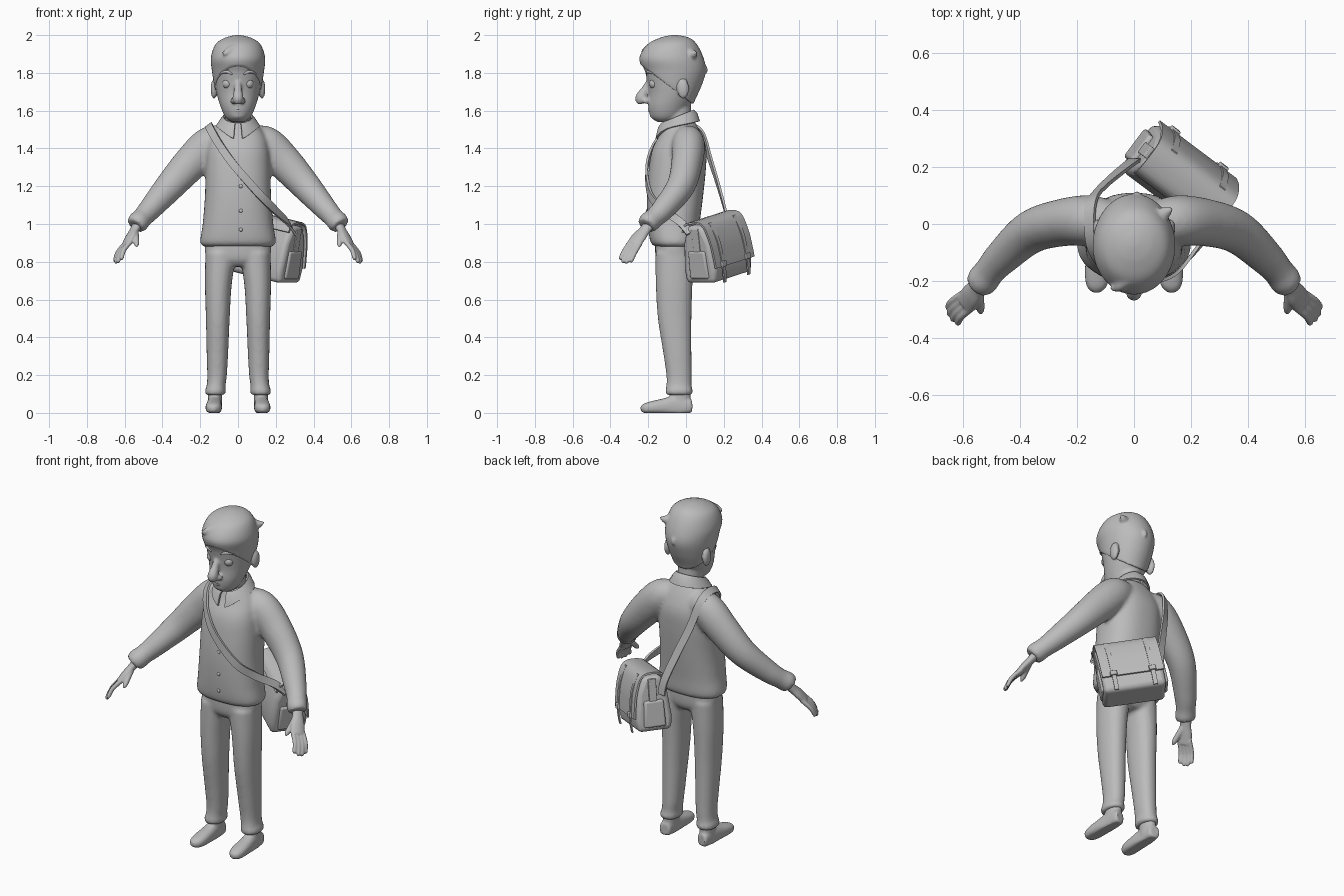
import bpy, bmesh, math
from mathutils import Vector, Matrix

if "Cube" in bpy.data.objects:
    bpy.data.objects.remove(bpy.data.objects["Cube"])

GREY = (0.5, 0.5, 0.5, 1)
mat = bpy.data.materials.new("plain grey")
mat.use_nodes = True
mat.diffuse_color = GREY
mat.node_tree.nodes["Principled BSDF"].inputs["Base Color"].default_value = GREY

X, Y, Z = Vector((1, 0, 0)), Vector((0, 1, 0)), Vector((0, 0, 1))


def smooth_path(pts, steps=6):
    """Catmull-Rom resampling of points with any number of components."""
    p = [pts[0]] + list(pts) + [pts[-1]]
    out = []
    for k in range(1, len(p) - 2):
        for s in range(steps):
            t = s / steps
            out.append([0.5 * (2 * b + (c - a) * t + (2 * a - 5 * b + 4 * c - d) * t * t
                               + (3 * b - a - 3 * c + d) * t ** 3)
                        for a, b, c, d in zip(*p[k - 1:k + 3])])
    return out + [list(pts[-1])]


def tube(bm, pts, ref=Y, flat=False, sx=1, power=2, n=28):
    """Closed loft through (x, y, z, radius_a, radius_b) rings."""
    path = smooth_path(pts)
    pos = [Vector((q[0] * sx, q[1], q[2])) for q in path]
    ref = Vector((ref.x * sx, ref.y, ref.z))
    rings = []
    for i, q in enumerate(path):
        t = Z if flat else (pos[min(i + 1, len(pos) - 1)] - pos[max(i - 1, 0)]).normalized()
        a = t.cross(ref).normalized()
        b = a.cross(t)
        ring = []
        for k in range(n):
            c, s = math.cos(math.tau * k / n), math.sin(math.tau * k / n)
            c, s = (math.copysign(abs(v) ** (2 / power), v) for v in (c, s))
            ring.append(bm.verts.new(pos[i] + a * c * max(q[3], .002) + b * s * max(q[4], .002)))
        rings.append(ring)
    for r, q in zip(rings, rings[1:]):
        for k in range(n):
            bm.faces.new((r[k], r[(k + 1) % n], q[(k + 1) % n], q[k]))
    bm.faces.new(rings[0])
    bm.faces.new(rings[-1])


def ball(bm, center, size):
    m = Matrix.Translation(center) @ Matrix.Diagonal((*size, 1))
    bmesh.ops.create_uvsphere(bm, u_segments=20, v_segments=12, radius=1, matrix=m)


def finish(name, bm, voxel=0, solid=0, bevel=0, matrix=None):
    bmesh.ops.recalc_face_normals(bm, faces=bm.faces)
    me = bpy.data.meshes.new(name)
    bm.to_mesh(me)
    bm.free()
    me.materials.append(mat)
    ob = bpy.data.objects.new(name, me)
    bpy.context.collection.objects.link(ob)
    if matrix:
        ob.matrix_world = matrix
    bpy.ops.object.select_all(action='DESELECT')
    ob.select_set(True)
    bpy.context.view_layer.objects.active = ob
    if solid:
        m = ob.modifiers.new("thickness", 'SOLIDIFY')
        m.thickness, m.offset = solid, 0
        bpy.ops.object.modifier_apply(modifier=m.name)
    bpy.ops.object.shade_smooth_by_angle(angle=math.radians(40))
    if bevel:
        m = ob.modifiers.new("rounding", 'BEVEL')
        m.width, m.segments = bevel, 3
    if voxel:
        m = ob.modifiers.new("blend", 'REMESH')
        m.mode, m.voxel_size, m.use_smooth_shade = 'VOXEL', voxel, True
        m = ob.modifiers.new("soften", 'SMOOTH')
        m.factor, m.iterations = 0.5, 4


# Jacket: torso and sleeves blended together
bm = bmesh.new()
tube(bm, [(0, -.06, .88, .18, .10), (0, -.063, .905, .2, .125), (0, -.065, 1, .187, .137),
          (0, -.058, 1.15, .175, .149), (0, -.045, 1.3, .172, .151), (0, -.035, 1.4, .165, .142),
          (0, -.028, 1.48, .14, .108), (0, -.035, 1.55, .08, .075)], flat=True, power=2.4, n=40)
for s in (1, -1):
    tube(bm, [(.07, .005, 1.455, .07, .07), (.15, .012, 1.42, .096, .088), (.25, .005, 1.322, .093, .083),
              (.36, -.028, 1.2, .079, .075), (.46, -.115, 1.085, .062, .062), (.505, -.165, 1.035, .054, .054),
              (.528, -.195, 1.01, .057, .056), (.543, -.21, .99, .05, .05)], sx=s)
finish("jacket", bm, voxel=.011)

# Jacket buttons
for z in (1.2, 1.07, .97):
    bm = bmesh.new()
    ball(bm, (.015, -.205, z), (.01, .006, .01))
    finish("jacket_button", bm)

# Trousers: hips and both legs blended together
bm = bmesh.new()
tube(bm, [(0, -.06, .775, .05, .07), (0, -.06, .82, .165, .1), (0, -.06, .93, .172, .105)], flat=True, power=2.4)
for s in (1, -1):
    tube(bm, [(.12, -.037, .095, .05, .066), (.12, -.037, .115, .056, .073), (.116, -.037, .145, .05, .067),
              (.111, -.037, .2, .052, .067), (.109, -.046, .32, .057, .075), (.107, -.06, .5, .063, .089),
              (.104, -.063, .68, .071, .097), (.09, -.062, .85, .083, .1)], sx=s, flat=True, power=2.2)
finish("trousers", bm, voxel=.011)

# Hands and shoes
grip, side = Vector((.45, -.45, -.75)), Vector((-.5, -.8, .2)).normalized()
back_of_hand = side.cross(grip)
for s, label in ((1, "left"), (-1, "right")):
    bm = bmesh.new()
    tube(bm, [(.525, -.185, 1.01, .032, .026), (.55, -.22, .965, .032, .022), (.57, -.25, .93, .041, .021),
              (.592, -.28, .89, .04, .017)], ref=back_of_hand, sx=s)
    for f in (-1.5, -.5, .5, 1.5):
        length = 1 if abs(f) < 1 else .9
        base = Vector((.58, -.266, .905)) + side * f * .02
        tip = base + (Vector((.644, -.328, .795)) + side * f * .023 - base) * length
        mid = base.lerp(tip, .55) + Vector((.008, 0, .006))
        tube(bm, [(*base, .013, .013), (*mid, .0125, .0125), (*base.lerp(tip, .93), .011, .011),
                  (*tip, .005, .005)], sx=s, n=12)
    tube(bm, [(.548, -.23, .96, .022, .02), (.541, -.27, .925, .018, .016), (.537, -.3, .895, .014, .013),
              (.536, -.315, .88, .005, .005)], sx=s, n=12)
    finish(label + "_hand", bm, voxel=.005)

    bm = bmesh.new()
    tube(bm, [(.123, .03, .036, .024, .03), (.124, .018, .036, .034, .042), (.125, -.05, .036, .037, .058),
              (.127, -.12, .033, .042, .043), (.129, -.18, .028, .043, .034), (.131, -.22, .023, .034, .026),
              (.131, -.24, .02, .012, .012)], ref=Z, sx=s, power=2.4)
    tube(bm, [(.122, -.03, .03, .037, .055), (.12, -.032, .14, .038, .055)], sx=s, flat=True)
    for v in bm.verts:
        v.co.z = max(v.co.z, 0)
    finish(label + "_shoe", bm, voxel=.007)

# Head: skull, nose, ears and neck blended together
bm = bmesh.new()
tube(bm, [(0, -.115, 1.54, .035, .035), (0, -.105, 1.565, .066, .08), (0, -.092, 1.62, .092, .108),
          (0, -.067, 1.7, .115, .131), (0, -.058, 1.8, .132, .157), (0, -.07, 1.86, .136, .162),
          (0, -.064, 1.94, .105, .12), (0, -.06, 1.975, .03, .04)], flat=True, n=40)
tube(bm, [(0, -.045, 1.44, .068, .07), (0, -.04, 1.53, .066, .07), (0, -.045, 1.64, .07, .07)], flat=True)
tube(bm, [(0, -.185, 1.775, .014, .014), (0, -.213, 1.715, .02, .022), (0, -.238, 1.665, .029, .031),
          (0, -.232, 1.637, .018, .018)], n=20)
ball(bm, (0, -.17, 1.58), (.04, .022, .025))
for s in (1, -1):
    ball(bm, (.025 * s, -.212, 1.652), (.016, .02, .016))
    ball(bm, (.127 * s, -.015, 1.715), (.018, .032, .052))
finish("head", bm, voxel=.007)

# Eyes, eyebrows and lips
for s, label in ((1, "left"), (-1, "right")):
    bm = bmesh.new()
    ball(bm, (.056 * s, -.168, 1.743), (.027, .027, .027))
    finish(label + "_eye", bm)
    bm = bmesh.new()
    tube(bm, [(.03, -.208, 1.793, .003, .004), (.055, -.203, 1.805, .008, .008), (.08, -.186, 1.803, .007, .007),
              (.1, -.162, 1.79, .002, .002)], ref=Z, sx=s, n=12)
    finish(label + "_eyebrow", bm)
bm = bmesh.new()
for z in (1.6, 1.611):
    tube(bm, [(-.045, -.17, 1.605, .002, .002), (0, -.194, z, .007, .006), (.045, -.17, 1.605, .002, .002)],
         ref=Z, n=12)
finish("lips", bm)

# Hair: shell cut along a slanted hairline, with loose tufts
bm = bmesh.new()
tube(bm, [(0, -.06, 1.6, .083, .087), (0, -.06, 1.66, .107, .11), (0, -.06, 1.73, .125, .142),
          (0, -.061, 1.81, .138, .166), (0, -.077, 1.88, .144, .17), (0, -.073, 1.95, .12, .132),
          (0, -.06, 1.985, .072, .08), (0, -.06, 2, .015, .02)], flat=True, n=40)
cut = bmesh.ops.bisect_plane(bm, geom=bm.verts[:] + bm.edges[:] + bm.faces[:], plane_co=(0, -.23, 1.835),
                             plane_no=(0, -.22, -.29), clear_outer=True)
edges = [e for e in cut["geom_cut"] if isinstance(e, bmesh.types.BMEdge)]
bmesh.ops.edgeloop_fill(bm, edges=edges)
tube(bm, [(-.02, -.19, 1.925, .03, .03), (-.05, -.215, 1.912, .022, .022), (-.07, -.225, 1.903, .013, .013),
          (-.085, -.225, 1.91, .003, .003)], ref=Z, n=16)
tube(bm, [(.07, .01, 1.9, .04, .04), (.11, .04, 1.9, .022, .022), (.137, .055, 1.915, .003, .003)], ref=Z, n=16)
tube(bm, [(0, .06, 1.83, .04, .04), (.01, .095, 1.825, .02, .02), (.01, .112, 1.8, .003, .003)], ref=X, n=16)
finish("hair", bm, voxel=.007)

# Shirt collar folded around the neck
bm = bmesh.new()
rows = []
for i in range(33):
    a = .2 + (math.tau - .4) * i / 32
    f, sn, cs = (1 + math.cos(a)) / 2, math.sin(a), math.cos(a)
    rows.append([bm.verts.new((rx * sn, -.045 - ry * cs, z)) for rx, ry, z in (
        (.074, .083, 1.602 - .07 * f), (.09, .1, 1.585 - .075 * f),
        (.112, .114, 1.543 - .05 * f - .045 * f ** 8))])
for r, q in zip(rows, rows[1:]):
    for k in (0, 1):
        bm.faces.new((r[k], r[k + 1], q[k + 1], q[k]))
finish("shirt_collar", bm, solid=.01)


# Shoulder strap across the chest and down the back
bm = bmesh.new()
path = [Vector(p) for p in smooth_path([
    (.3, .02, .95), (.262, -.03, 1.01), (.2, -.112, 1.07), (.13, -.183, 1.14), (.04, -.208, 1.24),
    (-.04, -.2, 1.335), (-.105, -.155, 1.43), (-.145, -.085, 1.5), (-.155, .005, 1.522), (-.148, .08, 1.485),
    (-.115, .125, 1.35), (-.06, .175, 1.19), (-.01, .215, 1.04), (.005, .225, .95)])]
pairs = []
for i, p in enumerate(path):
    t = path[min(i + 1, len(path) - 1)] - path[max(i - 1, 0)]
    out = p - Vector((p.x * .5, -.045, min(p.z, 1.42)))
    w = t.cross(out).normalized() * .021
    pairs.append((bm.verts.new(p + w), bm.verts.new(p - w)))
for (a, b), (c, d) in zip(pairs, pairs[1:]):
    bm.faces.new((a, b, d, c))
finish("bag_strap", bm, solid=.012)

# Shoulder bag, built upright then turned behind the left hip
place = (Matrix.Translation((.165, .165, .87)) @ Matrix.Rotation(math.radians(-37), 4, 'Z')
         @ Matrix.Rotation(math.radians(11), 4, 'Y'))


def sheet(name, profile, x0, x1, solid=0, bevel=0):
    """Sweep a (y, z) profile along the bag; closed when it has no thickness."""
    bm = bmesh.new()
    line = profile if not solid else smooth_path(profile, 4)
    a, b = ([bm.verts.new((x, *p)) for p in line] for x in (x0, x1))
    for k in range(len(line) - (1 if solid else 0)):
        j = (k + 1) % len(line)
        bm.faces.new((a[k], a[j], b[j], b[k]))
    if not solid:
        bm.faces.new(a)
        bm.faces.new(b)
    finish(name, bm, solid=solid, bevel=bevel, matrix=place)


sheet("bag_body", [(-.1, -.155), (.088, -.155), (.1, -.08), (.082, .06), (.045, .15), (-.055, .155),
                   (-.09, .06), (-.108, -.08)], -.168, .175, bevel=.024)
sheet("bag_flap", [(-.085, .12), (-.055, .163), (.045, .162), (.088, .07), (.104, -.03), (.108, -.075)],
      -.168, .174, solid=.01)
for x in (-.105, .11):
    sheet("bag_closing_strap", [(.055, .16), (.096, .07), (.111, -.04), (.115, -.1), (.108, -.16)],
          x - .012, x + .012, solid=.007)
    sheet("bag_buckle", [(.108, -.075), (.126, -.075), (.123, -.045), (.106, -.045)], x - .019, x + .019,
          bevel=.004)
for s in (1, -1):
    sheet("bag_side_pocket", [(-.065, -.13), (.06, -.13), (.052, .02), (-.058, .02)], s * .155, s * .185, bevel=.012)
    sheet("bag_strap_tab", [(-.022, -.02), (.022, -.02), (.022, .14), (-.022, .14)], s * .16, s * .18, bevel=.004)
